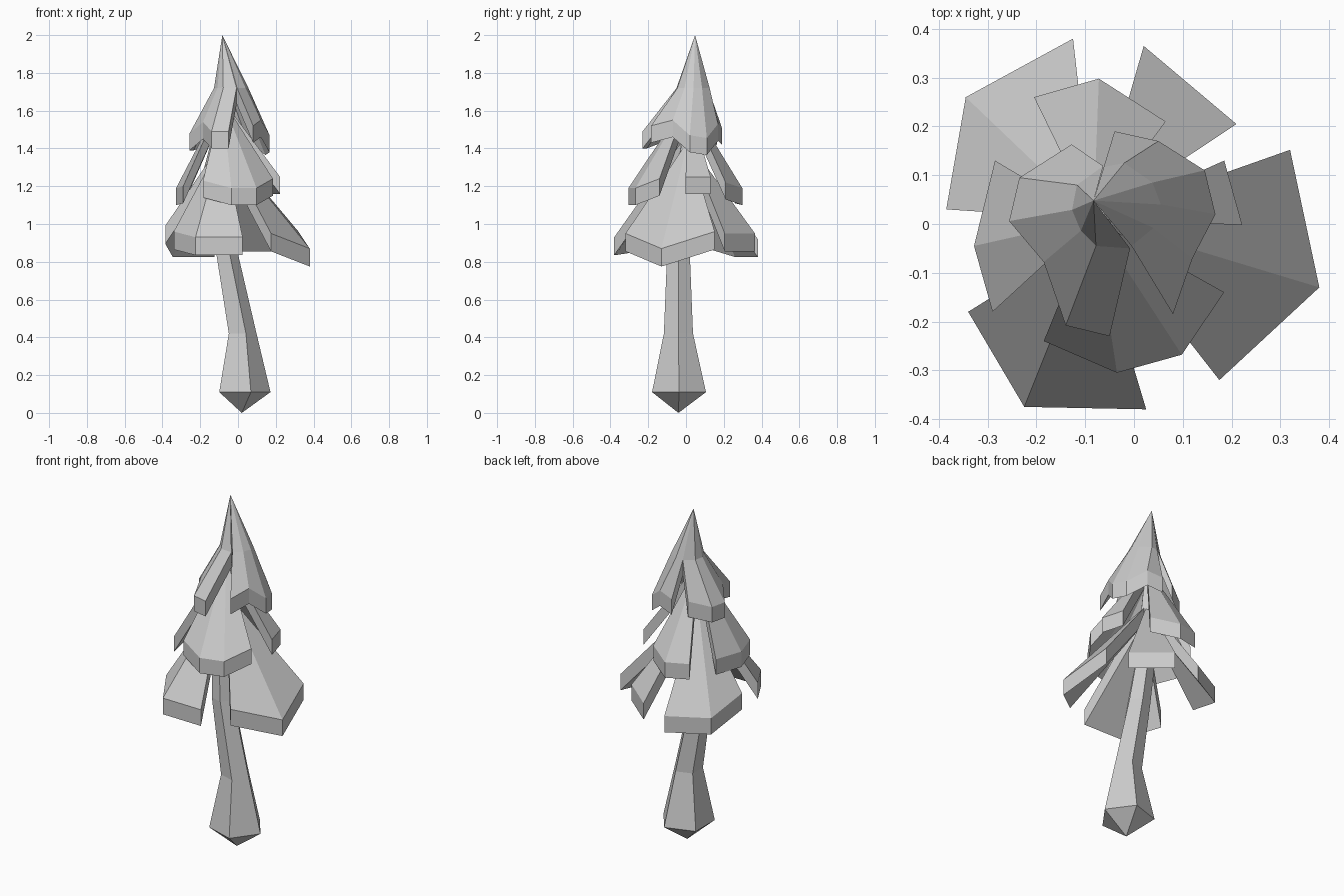
import bpy, bmesh, math
from mathutils import Vector


def finish(name, bm):
    bmesh.ops.recalc_face_normals(bm, faces=bm.faces)
    mesh = bpy.data.meshes.new(name)
    bm.to_mesh(mesh)
    bm.free()
    bpy.context.collection.objects.link(bpy.data.objects.new(name, mesh))


def trunk(tip, rings, sides=5):
    bm = bmesh.new()
    low = bm.verts.new(tip)
    loops = [[bm.verts.new((x + r * math.cos(i * math.tau / sides),
                            y + r * math.sin(i * math.tau / sides), z))
              for i in range(sides)] for x, y, z, r in rings]
    for i in range(sides):
        j = (i + 1) % sides
        bm.faces.new((low, loops[0][j], loops[0][i]))
        for a, b in zip(loops, loops[1:]):
            bm.faces.new((a[i], a[j], b[j], b[i]))
    bm.faces.new(loops[-1])
    finish("trunk", bm)


def frond(name, apex, rows, thick=0.09):
    """Fan from an apex through one or more rows of points, given thickness downwards."""
    bm = bmesh.new()
    drop = Vector((0, 0, -thick))
    skins = []
    for off in (Vector(), drop):
        tip = bm.verts.new(Vector(apex) + off)
        grid = [[bm.verts.new(Vector(p) + off) for p in row] for row in rows]
        for i in range(len(rows[0]) - 1):
            bm.faces.new((tip, grid[0][i], grid[0][i + 1]))
            for a, b in zip(grid, grid[1:]):
                bm.faces.new((a[i], b[i], b[i + 1], a[i + 1]))
        # outline: down one side, along the rim, back up the other side
        skins.append([tip] + [r[0] for r in grid[:-1]] + grid[-1]
                     + [r[-1] for r in reversed(grid[:-1])])
    top, low = skins
    for i in range(len(top)):
        j = (i + 1) % len(top)
        bm.faces.new((top[i], top[j], low[j], low[i]))
    finish(name, bm)


# Leaning five-sided trunk with pointed root
trunk((0.02, -0.04, 0), [(0.022, -0.037, 0.11, 0.15), (0.017, -0.04, 0.42, 0.081),
                         (-0.065, -0.04, 0.85, 0.063), (-0.09, -0.02, 1.1, 0.055),
                         (-0.08, 0.03, 1.6, 0.03)])

# Lower tier of fronds
LOW = (-0.083, 0.01, 1.44)
frond("lower_frond_back_left", LOW,
      [[(-0.385, 0.03, 0.99), (-0.345, 0.26, 0.92), (-0.125, 0.38, 0.92)]], 0.095)
frond("lower_frond_back_right", LOW, [[(0.02, 0.365, 0.95), (0.21, 0.205, 0.95)]], 0.095)
frond("lower_frond_right", LOW,
      [[(0.32, 0.152, 0.96), (0.38, -0.13, 0.87), (0.175, -0.32, 0.95)]], 0.095)
frond("lower_frond_front_left", (-0.083, -0.02, 1.44),
      [[(0.025, -0.38, 0.93), (-0.225, -0.375, 0.93), (-0.34, -0.18, 0.96)]], 0.095)

# Middle tier of fronds
MID = (-0.083, 0.01, 1.66)
frond("middle_frond_left", MID,
      [[(-0.285, 0.13, 1.2), (-0.328, -0.045, 1.19), (-0.29, -0.18, 1.2)]])
frond("middle_frond_back", MID,
      [[(-0.205, 0.26, 1.2), (-0.072, 0.298, 1.19), (0.065, 0.21, 1.22)]])
frond("middle_frond_right", MID, [[(0.185, 0.13, 1.25), (0.222, -0.002, 1.25)]])
frond("middle_frond_front", MID,
      [[(-0.185, -0.24, 1.23), (-0.035, -0.305, 1.19),
        (0.098, -0.268, 1.19), (0.185, -0.14, 1.24)]])

# Top cap: two interlocking halves with a kink partway down
CAP = (-0.083, 0.048, 2.0)
frond("cap_left", CAP, [
    [(-0.008, -0.05, 1.72), (-0.078, -0.045, 1.72), (-0.109, -0.014, 1.72),
     (-0.127, 0.029, 1.72), (-0.117, 0.08, 1.72), (-0.063, 0.119, 1.72)],
    [(-0.05, -0.23, 1.49), (-0.14, -0.208, 1.49), (-0.185, -0.078, 1.54),
     (-0.256, 0.006, 1.48), (-0.235, 0.095, 1.48), (-0.128, 0.163, 1.51)]])
frond("cap_right", CAP, [
    [(-0.062, 0.117, 1.72), (-0.02, 0.125, 1.72), (0.038, 0.085, 1.72),
     (0.055, 0.04, 1.72), (0.04, -0.008, 1.72), (-0.005, -0.045, 1.72)],
    [(-0.04, 0.19, 1.51), (0.05, 0.17, 1.53), (0.145, 0.11, 1.455),
     (0.167, 0.02, 1.47), (0.12, -0.07, 1.55), (0.08, -0.185, 1.52)]])
